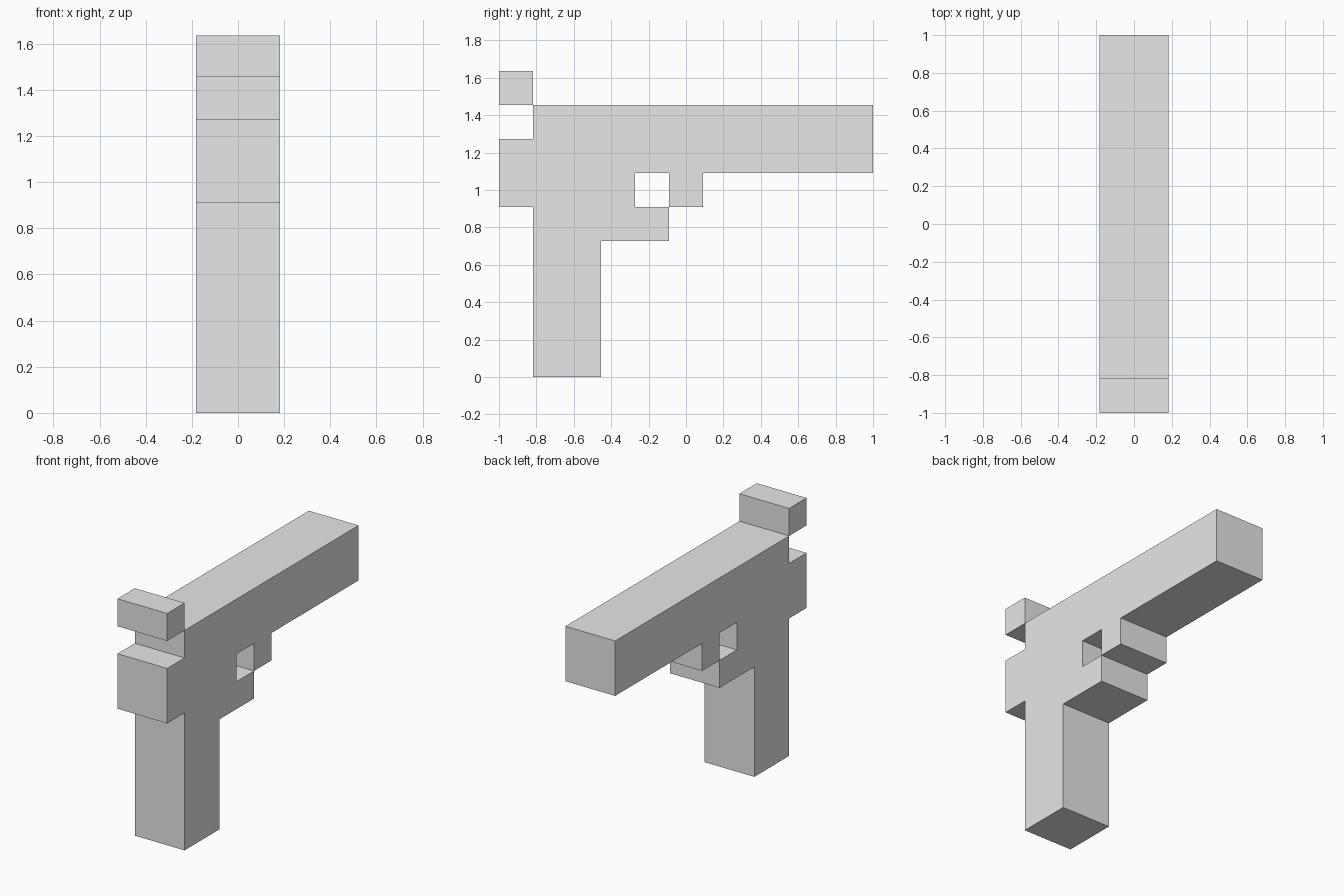
import bpy
import bmesh

cube = bpy.data.objects.get("Cube")
if cube:
    bpy.data.objects.remove(cube, do_unlink=True)

UNIT = 2 / 11          # the model sits on a grid of eleven cells
HALF_WIDTH = UNIT

grey = bpy.data.materials.new("light grey")
grey.use_nodes = True
grey.diffuse_color = (0.8, 0.8, 0.8, 1)
grey.node_tree.nodes["Principled BSDF"].inputs["Base Color"].default_value = (0.8, 0.8, 0.8, 1)


def extruded(name, outline):
    """Extrude a side outline, given in (y, z) grid cells, across the width."""
    bm = bmesh.new()
    verts = [bm.verts.new((-HALF_WIDTH, y * UNIT - 1, z * UNIT)) for y, z in outline]
    side = bm.faces.new(verts)
    result = bmesh.ops.extrude_face_region(bm, geom=[side], use_keep_orig=True)
    moved = [v for v in result["geom"] if isinstance(v, bmesh.types.BMVert)]
    bmesh.ops.translate(bm, verts=moved, vec=(2 * HALF_WIDTH, 0, 0))
    bmesh.ops.recalc_face_normals(bm, faces=bm.faces)
    mesh = bpy.data.meshes.new(name)
    bm.to_mesh(mesh)
    bm.free()
    mesh.materials.append(grey)
    obj = bpy.data.objects.new(name, mesh)
    bpy.context.collection.objects.link(obj)
    return obj


def block(name, y0, y1, z0, z1):
    return extruded(name, [(y0, z0), (y1, z0), (y1, z1), (y0, z1)])


# Grip, lower guard, barrel and rear block in one stepped outline
extruded("frame", [
    (1, 0), (3, 0), (3, 4), (5, 4), (5, 5), (4, 5), (4, 6),
    (11, 6), (11, 8), (1, 8), (1, 7), (0, 7), (0, 5), (1, 5),
])

# Front post closing the trigger opening
block("guard_post", 5, 6, 5, 6)

# Raised block behind the barrel
block("hammer", 0, 1, 8, 9)
